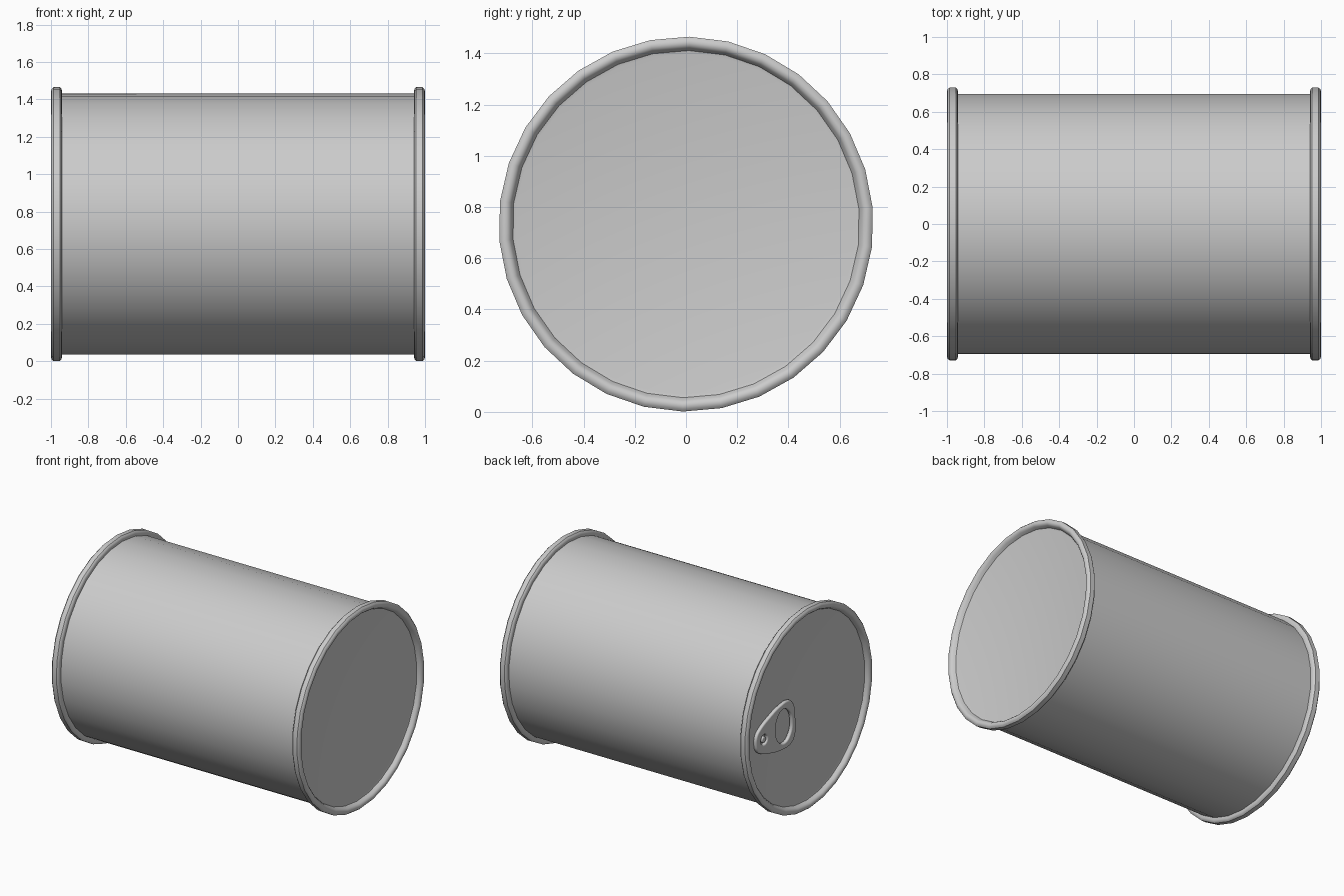
import bpy, bmesh, math
from mathutils import Matrix, Vector

if "Cube" in bpy.data.objects:
    bpy.data.objects.remove(bpy.data.objects["Cube"])

SIDES = 30
CZ = 0.733          # height of the can's axis
TURN = math.radians(1)


def smooth(ob, angle=35):
    bpy.ops.object.select_all(action='DESELECT')
    ob.select_set(True)
    bpy.context.view_layer.objects.active = ob
    bpy.ops.object.shade_smooth_by_angle(angle=math.radians(angle))


def lathe_x(name, profile):
    """Spin (x, radius) points round the can's axis; radius 0 closes the end."""
    bm = bmesh.new()
    rings = []
    for x, r in profile:
        if r == 0:
            rings.append([bm.verts.new((x, 0, CZ))])
            continue
        ring = []
        for i in range(SIDES):
            a = TURN + 2 * math.pi * i / SIDES
            ring.append(bm.verts.new((x, r * math.sin(a), CZ + r * math.cos(a))))
        rings.append(ring)
    for p, q in zip(rings, rings[1:]):
        for i in range(SIDES):
            j = (i + 1) % SIDES
            quad = [p[i % len(p)], p[j % len(p)], q[j % len(q)], q[i % len(q)]]
            bm.faces.new(list(dict.fromkeys(quad)))
    bmesh.ops.recalc_face_normals(bm, faces=bm.faces)
    me = bpy.data.meshes.new(name)
    bm.to_mesh(me)
    bm.free()
    ob = bpy.data.objects.new(name, me)
    bpy.context.collection.objects.link(ob)
    smooth(ob)
    return ob


# Can: recessed lid, rolled rim, straight wall, mirrored to the other end
half = [(0.965, 0), (0.965, 0.665), (0.968, 0.678), (0.988, 0.688), (0.997, 0.697),
        (1.0, 0.709), (0.997, 0.722), (0.987, 0.732), (0.953, 0.732),
        (0.944, 0.724), (0.941, 0.712), (0.941, 0.697)]
lathe_x("can_body", half + [(-x, r) for x, r in reversed(half)])

# Pull tab lying on the left lid: local x -> y, local y -> z, local z -> x
frame = Matrix(((0, 0, 1, -0.979), (1, 0, 0, 0.38), (0, 1, 0, CZ - 0.025), (0, 0, 0, 1)))
frame = frame @ Matrix.Rotation(math.radians(-4), 4, 'Z') @ Matrix.Rotation(math.radians(-1.5), 4, 'Y')


def tab_part(name, loops, thick, bevel, lift=0):
    """Flat plate with bevelled edges; loops after the first are holes."""
    cu = bpy.data.curves.new(name, 'CURVE')
    cu.dimensions = '2D'
    cu.fill_mode = 'BOTH'
    cu.resolution_u = 6
    cu.extrude = thick / 2 - bevel
    cu.bevel_depth = bevel
    cu.bevel_resolution = 2
    cu.offset = -bevel
    for pts in loops:
        sp = cu.splines.new('BEZIER')
        sp.bezier_points.add(len(pts) - 1)
        sp.use_cyclic_u = True
        for bp, (x, y) in zip(sp.bezier_points, pts):
            bp.co = (x, y, 0)
            bp.handle_left_type = bp.handle_right_type = 'AUTO'
    ob = bpy.data.objects.new(name, cu)
    bpy.context.collection.objects.link(ob)
    ob.matrix_world = frame @ Matrix.Translation((0, 0, lift))
    bpy.ops.object.select_all(action='DESELECT')
    ob.select_set(True)
    bpy.context.view_layer.objects.active = ob
    bpy.ops.object.convert(target='MESH')
    smooth(bpy.context.object, 40)


def oval(cx, rx, ry):
    return [(cx + rx * math.cos(k * math.pi / 4), ry * math.sin(k * math.pi / 4)) for k in range(8)]


# Half of the tab outline, mirrored across its length
edge = [(-0.20, 0.13), (-0.16, 0.163), (-0.06, 0.165), (0.06, 0.135), (0.16, 0.095), (0.205, 0.06)]
outline = [(-0.22, 0)] + edge + [(0.22, 0)] + [(x, -y) for x, y in reversed(edge)]
tab_part("pull_tab", [outline, oval(-0.09, 0.09, 0.125), oval(0.13, 0.036, 0.036)], 0.028, 0.009)
tab_part("rivet", [oval(0.13, 0.022, 0.022)], 0.026, 0.006)
